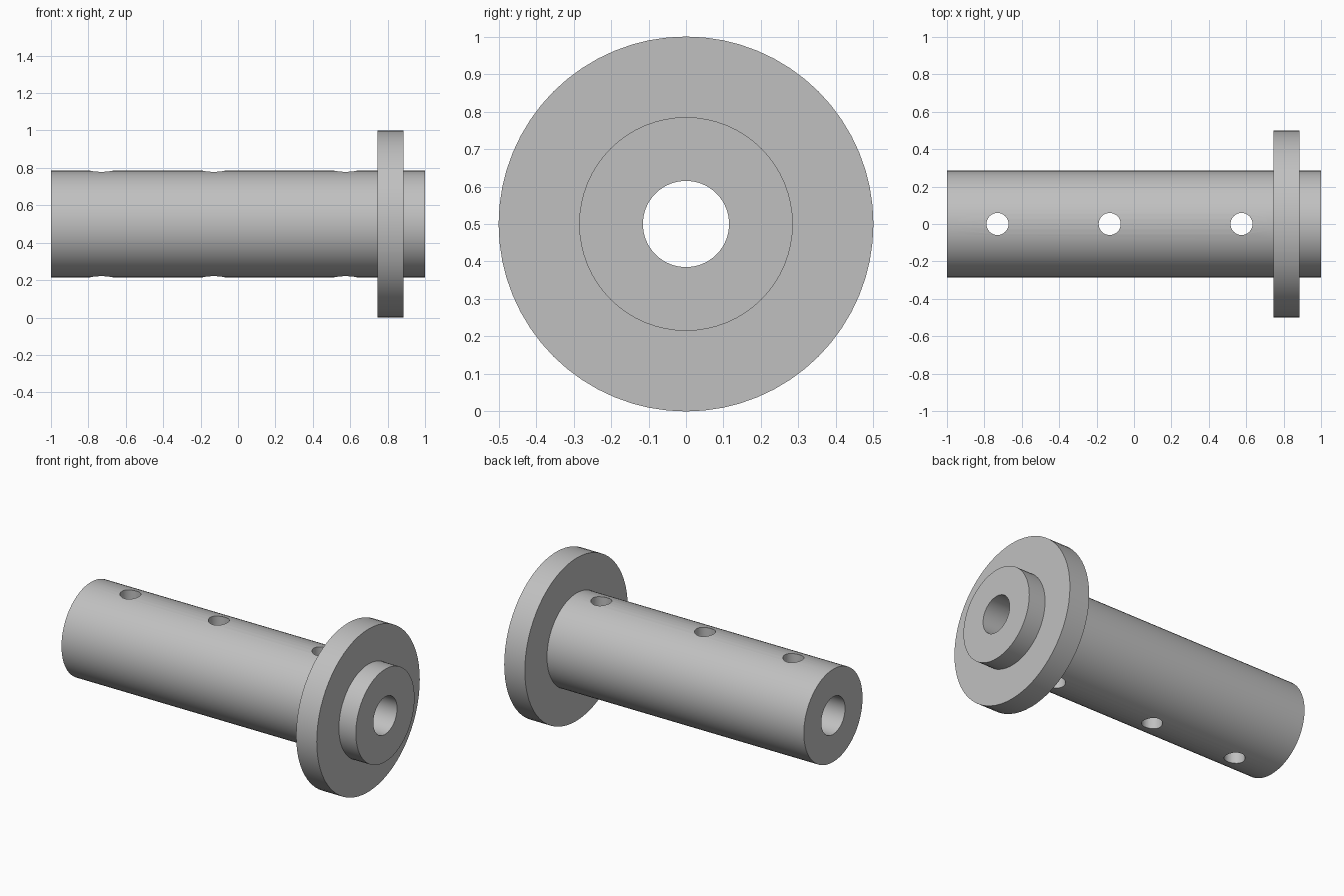
import bpy, bmesh, math
from mathutils import Matrix

old = bpy.data.objects.get("Cube")
if old:
    bpy.data.objects.remove(old, do_unlink=True)

SEGMENTS = 64
AXIS_Z = 0.5
BORE, TUBE, FLANGE = 0.115, 0.285, 0.5

# Single plain grey metal
grey = bpy.data.materials.new("grey metal")
grey.use_nodes = True
colour = (0.53, 0.53, 0.53, 1)
grey.diffuse_color = colour
grey.node_tree.nodes["Principled BSDF"].inputs["Base Color"].default_value = colour


def make_object(name, bm):
    bmesh.ops.recalc_face_normals(bm, faces=bm.faces)
    mesh = bpy.data.meshes.new(name)
    bm.to_mesh(mesh)
    bm.free()
    mesh.materials.append(grey)
    obj = bpy.data.objects.new(name, mesh)
    bpy.context.collection.objects.link(obj)
    return obj


def lathe(name, profile):
    """Turn a closed (x, radius) profile around the shaft axis."""
    bm = bmesh.new()
    rings = []
    for i in range(SEGMENTS):
        a = math.tau * i / SEGMENTS
        rings.append([bm.verts.new((x, r * math.cos(a), AXIS_Z + r * math.sin(a)))
                      for x, r in profile])
    n = len(profile)
    for i in range(SEGMENTS):
        a, b = rings[i], rings[(i + 1) % SEGMENTS]
        for j in range(n):
            k = (j + 1) % n
            bm.faces.new((a[j], a[k], b[k], b[j]))
    return make_object(name, bm)


# Hollow shaft with flange and short end collar
shaft = lathe("flanged_sleeve", [
    (-1, BORE), (-1, TUBE), (0.745, TUBE), (0.745, FLANGE),
    (0.885, FLANGE), (0.885, TUBE), (1, TUBE), (1, BORE)])

# Cross holes drilled right through the sleeve
bm = bmesh.new()
for x in (-0.73, -0.13, 0.575):
    bmesh.ops.create_cone(bm, cap_ends=True, segments=32, radius1=0.059,
                          radius2=0.059, depth=1.4,
                          matrix=Matrix.Translation((x, 0, AXIS_Z)))
drill = make_object("cross_hole_cutter", bm)
drill.hide_render = True

cut = shaft.modifiers.new("cross holes", 'BOOLEAN')
cut.operation = 'DIFFERENCE'
cut.solver = 'EXACT'
cut.object = drill

bpy.ops.object.select_all(action='DESELECT')
bpy.context.view_layer.objects.active = shaft
shaft.select_set(True)
bpy.ops.object.modifier_apply(modifier=cut.name)
bpy.data.objects.remove(drill, do_unlink=True)
bpy.ops.object.shade_smooth_by_angle(angle=math.radians(30))
